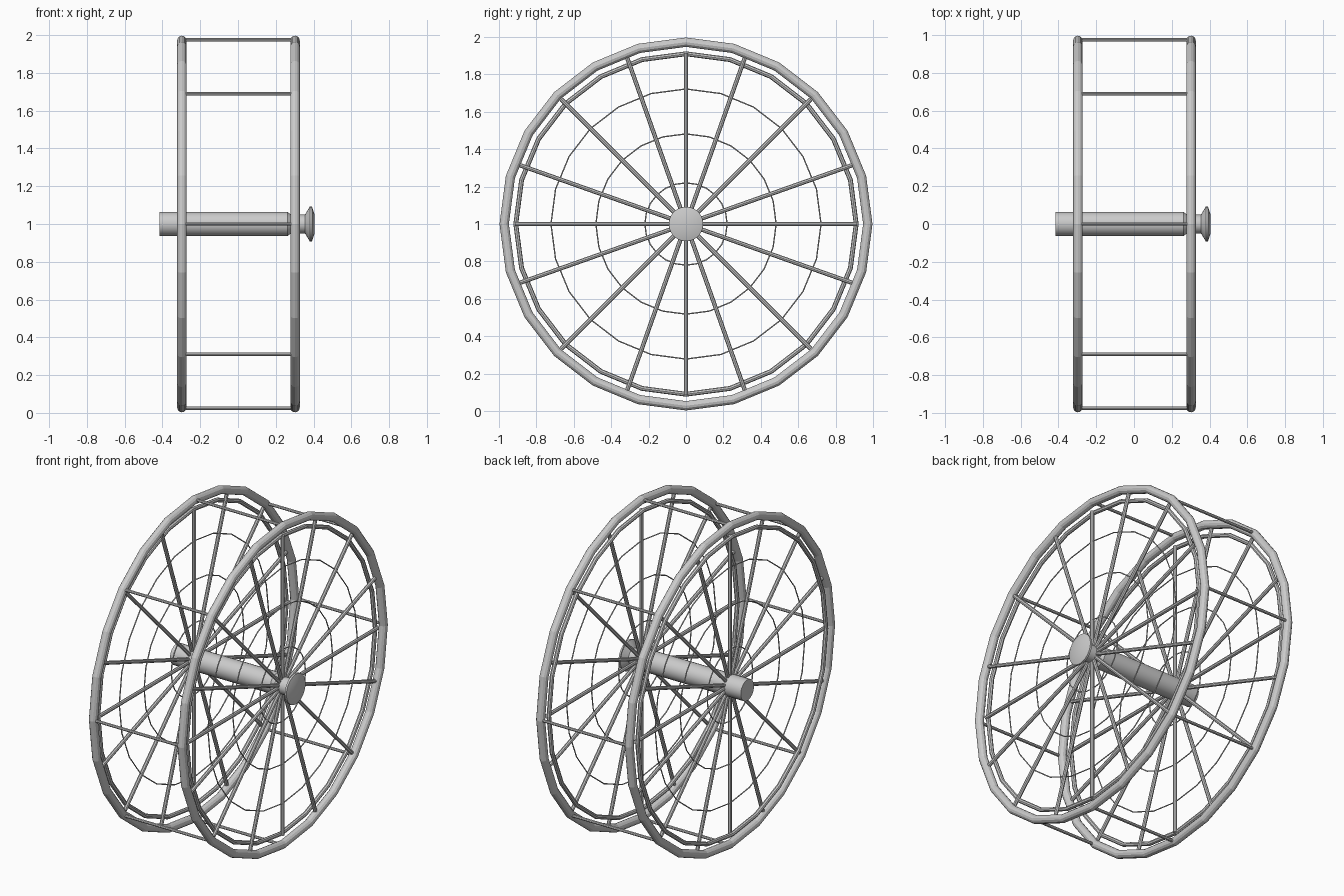
import bpy, bmesh
from math import sin, cos, pi, radians
from mathutils import Vector

if "Cube" in bpy.data.objects:
    bpy.data.objects.remove(bpy.data.objects["Cube"])

C = Vector((0, 0, 1))  # wheel centre


def polar(x, r, a):
    return C + Vector((x, r * cos(a), r * sin(a)))


def ring(name, x, r, tube, sides, tube_sides):
    bpy.ops.mesh.primitive_torus_add(
        major_radius=r, minor_radius=tube, major_segments=sides,
        minor_segments=tube_sides, location=(x, 0, 1), rotation=(0, pi / 2, 0))
    ob = bpy.context.object
    ob.name = name
    return ob


def rods(name, pairs, radius, sides=8):
    bm = bmesh.new()
    for a, b in pairs:
        d = b - a
        m = d.to_track_quat('Z', 'Y').to_matrix().to_4x4()
        m.translation = (a + b) / 2
        bmesh.ops.create_cone(bm, cap_ends=True, segments=sides, radius1=radius,
                              radius2=radius, depth=d.length, matrix=m)
    me = bpy.data.meshes.new(name)
    bm.to_mesh(me)
    bm.free()
    ob = bpy.data.objects.new(name, me)
    bpy.context.collection.objects.link(ob)
    return ob


def lathe(name, profile, sides=24):
    bm = bmesh.new()
    loops = [[bm.verts.new(polar(x, r, 2 * pi * i / sides)) for i in range(sides)]
             for x, r in profile]
    for a, b in zip(loops, loops[1:]):
        for i in range(sides):
            j = (i + 1) % sides
            bm.faces.new((a[i], a[j], b[j], b[i]))
    bm.faces.new(loops[0])
    bm.faces.new(loops[-1])
    bmesh.ops.recalc_face_normals(bm, faces=bm.faces)
    me = bpy.data.meshes.new(name)
    bm.to_mesh(me)
    bm.free()
    ob = bpy.data.objects.new(name, me)
    bpy.context.collection.objects.link(ob)
    bpy.context.view_layer.objects.active = ob
    bpy.ops.object.select_all(action='DESELECT')
    ob.select_set(True)
    bpy.ops.object.shade_smooth_by_angle(angle=radians(30))


# Spoke angles, unevenly spaced within each quarter
angles = [radians(q + a) for q in (0, 90, 180, 270) for a in (0, 19.5, 45, 70.5)]

# Two wheel faces
for side, x in (("left", -0.297), ("right", 0.302)):
    ring(side + "_outer_rim", x, 0.972, 0.025, 24, 12)
    ring(side + "_inner_rim", x - 0.012, 0.91, 0.013, 24, 8)
    for i, r in enumerate((0.22, 0.482, 0.722)):
        ring(f"{side}_wire_ring_{i + 1}", x, r, 0.0035, 24, 6)
    rods(side + "_spokes",
         [(polar(x, 0.02, a), polar(x, 0.945 if i % 4 else 0.915, a))
          for i, a in enumerate(angles)], 0.0115)

# Cross bars joining the rims
rods("cross_bars", [(polar(-0.30, 0.976, k * pi / 4), polar(0.30, 0.976, k * pi / 4))
                    for k in range(8)], 0.009)

# Axle and end knob
lathe("axle", [(-0.415, 0.064), (0.262, 0.064), (0.28, 0.05), (0.355, 0.05)])
lathe("axle_knob", [(0.33, 0.05), (0.355, 0.05), (0.38, 0.092), (0.392, 0.092),
                    (0.405, 0.05)])
